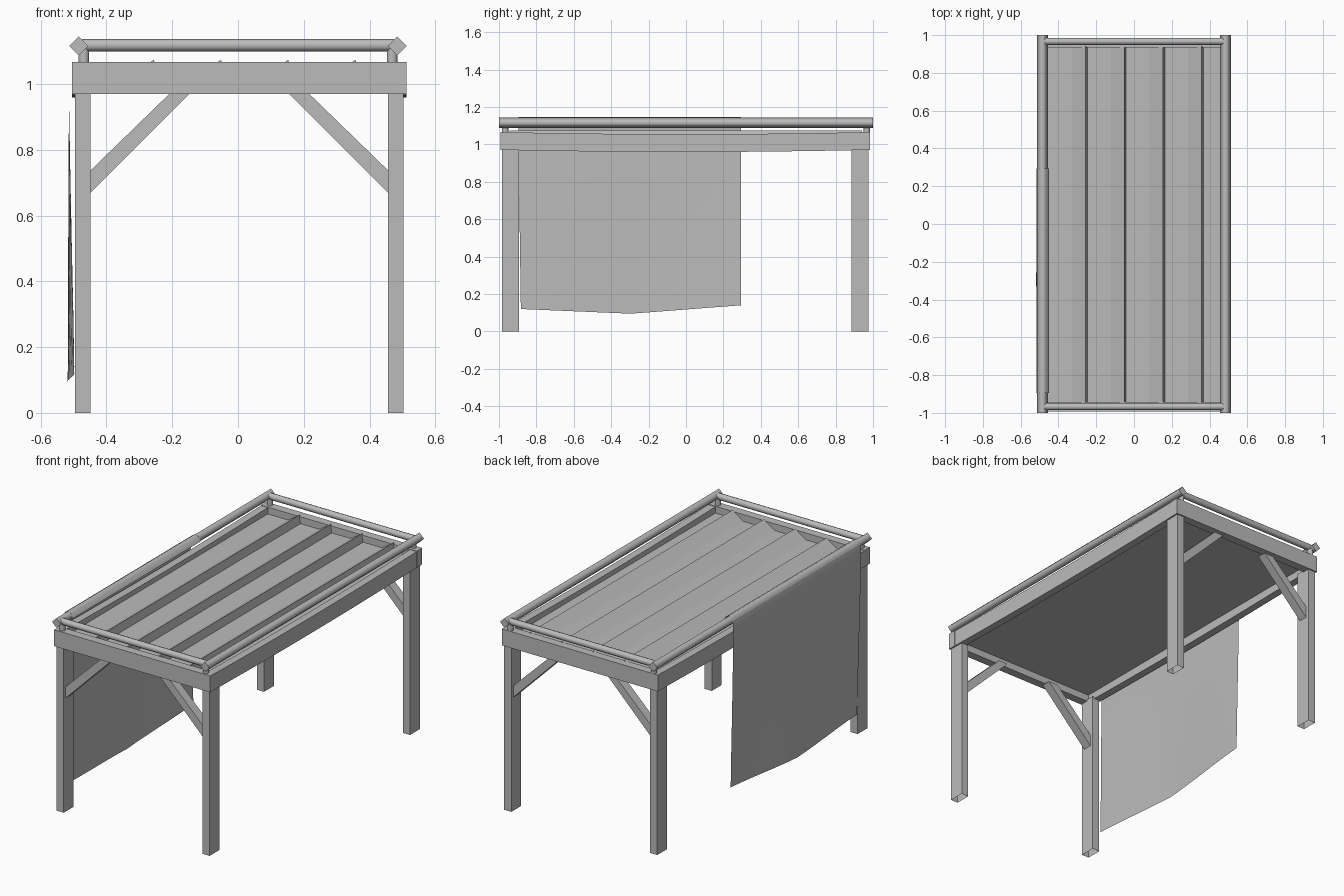
import bpy, bmesh, math
from mathutils import Vector, Matrix

if "Cube" in bpy.data.objects:
    bpy.data.objects.remove(bpy.data.objects["Cube"], do_unlink=True)

grey = bpy.data.materials.new("plain grey")
grey.use_nodes = True
grey.diffuse_color = (0.5, 0.5, 0.5, 1)
grey.node_tree.nodes["Principled BSDF"].inputs["Base Color"].default_value = (0.5, 0.5, 0.5, 1)

CX, CY = 0.004, -0.004      # centre of the timber frame
SIDES = ((-1, "right"), (1, "left"))
ENDS = ((-1, "front"), (1, "back"))


def finish(name, bm):
    mesh = bpy.data.meshes.new(name)
    bm.to_mesh(mesh)
    bm.free()
    mesh.materials.append(grey)
    obj = bpy.data.objects.new(name, mesh)
    bpy.context.collection.objects.link(obj)
    return obj


def box(name, centre, size, open_bottom=False, sag=0):
    bm = bmesh.new()
    bmesh.ops.create_cube(bm, size=1)
    bmesh.ops.scale(bm, vec=size, verts=bm.verts)
    if open_bottom:
        low = [f for f in bm.faces if f.normal.z < -0.5]
        bmesh.ops.delete(bm, geom=low, context='FACES_ONLY')
    if sag:
        long_edges = [e for e in bm.edges
                      if abs(e.verts[0].co.y - e.verts[1].co.y) > 0.5]
        bmesh.ops.subdivide_edges(bm, edges=long_edges, cuts=5, use_grid_fill=True)
        for v in bm.verts:
            v.co.z -= sag * (1 - (2 * v.co.y / size[1]) ** 2)
    bmesh.ops.translate(bm, vec=centre, verts=bm.verts)
    return finish(name, bm)


def tube(name, start, end, radius, sides):
    start, end = Vector(start), Vector(end)
    axis = end - start
    bm = bmesh.new()
    turn = axis.to_track_quat('Z', 'Y').to_matrix().to_4x4()
    bmesh.ops.create_cone(bm, cap_ends=True, segments=sides, radius1=radius,
                          radius2=radius, depth=axis.length,
                          matrix=Matrix.Translation((start + end) / 2) @ turn)
    axis.normalize()
    for f in bm.faces:
        f.smooth = abs(f.normal.dot(axis)) < 0.5
    return finish(name, bm)


def extrude_profile(name, profile, y0, y1):
    bm = bmesh.new()
    face = bm.faces.new([bm.verts.new((x, y0, z)) for x, z in profile])
    ext = bmesh.ops.extrude_face_region(bm, geom=[face])
    moved = [g for g in ext["geom"] if isinstance(g, bmesh.types.BMVert)]
    bmesh.ops.translate(bm, vec=(0, y1 - y0, 0), verts=moved)
    bmesh.ops.recalc_face_normals(bm, faces=bm.faces)
    return finish(name, bm)


# Posts and diagonal braces
for ey, end in ENDS:
    y = CY + ey * 0.934
    for sx, side in SIDES:
        box(f"{end}_{side}_post", (CX + sx * 0.476, y, 0.49), (0.047, 0.092, 0.98), True)
        brace = [(0.455, 0.735), (0.455, 0.667), (0.15, 0.972), (0.211, 0.972)]
        extrude_profile(f"{end}_{side}_brace", [(CX + sx * x, z) for x, z in brace],
                        y - 0.027, y + 0.027)

# Ring of beams on the posts, the long ones sagging slightly
for ey, end in ENDS:
    box(f"{end}_beam", (CX, CY + ey * 0.963, 1.019), (1.018, 0.05, 0.097))
for sx, side in SIDES:
    box(f"{side}_beam", (CX + sx * 0.486, CY, 1.018), (0.045, 1.96, 0.095), sag=0.011)

# Roof panel with four sawtooth ridges
base, peak = 1.027, 1.074
roof = [(CX - 0.47, 1.012), (CX - 0.47, base)]
for i in range(4):
    x = -0.328 + 0.2045 * i
    roof += [(x, base), (x + 0.072, peak), (x + 0.082, base)]
roof += [(CX + 0.47, base), (CX + 0.47, 1.012)]
extrude_profile("roof_panel", roof, -0.945, 0.942)

# Pipe rails around the roof, on short stubs
for sx, side in SIDES:
    tube(f"{side}_rail", (sx * 0.4845, -1, 1.116), (sx * 0.4845, 1, 1.116), 0.029, 4)
    for ey, end in ENDS:
        tube(f"{end}_{side}_stub", (sx * 0.469, ey * 0.967, 1.06),
             (sx * 0.469, ey * 0.967, 1.115), 0.017, 10)
for ey, end in ENDS:
    tube(f"{end}_rail", (-0.475, ey * 0.967, 1.118), (0.475, ey * 0.967, 1.118), 0.019, 10)

# Cloth hung over the right rail
drape = [(-0.45, 1.112), (-0.466, 1.138), (-0.484, 1.147), (-0.503, 1.135),
         (-0.514, 1.11), (-0.515, 1.05), (-0.514, 0.96), (-0.513, 0.75),
         (-0.511, 0.5), (-0.509, 0.3), (-0.508, 0.12)]
COLS = 12
bm = bmesh.new()
rows = []
for x, z in drape:
    fall = max(0, (0.96 - z) / 0.84)
    row = []
    for c in range(COLS + 1):
        t = c / COLS
        hem = -0.025 * min(t, 0.5) * 2 + 0.045 * max(0, t - 0.5) * 2
        y = -0.895 + 1.19 * t + 0.012 * fall * (1 - t)
        wave = 0.01 * fall * math.cos(2 * math.pi * t)
        row.append(bm.verts.new((x + wave, y, z + hem * fall)))
    rows.append(row)
for a, b in zip(rows, rows[1:]):
    for c in range(COLS):
        bm.faces.new((a[c], a[c + 1], b[c + 1], b[c])).smooth = True
bmesh.ops.recalc_face_normals(bm, faces=bm.faces)
finish("hanging_cloth", bm)
